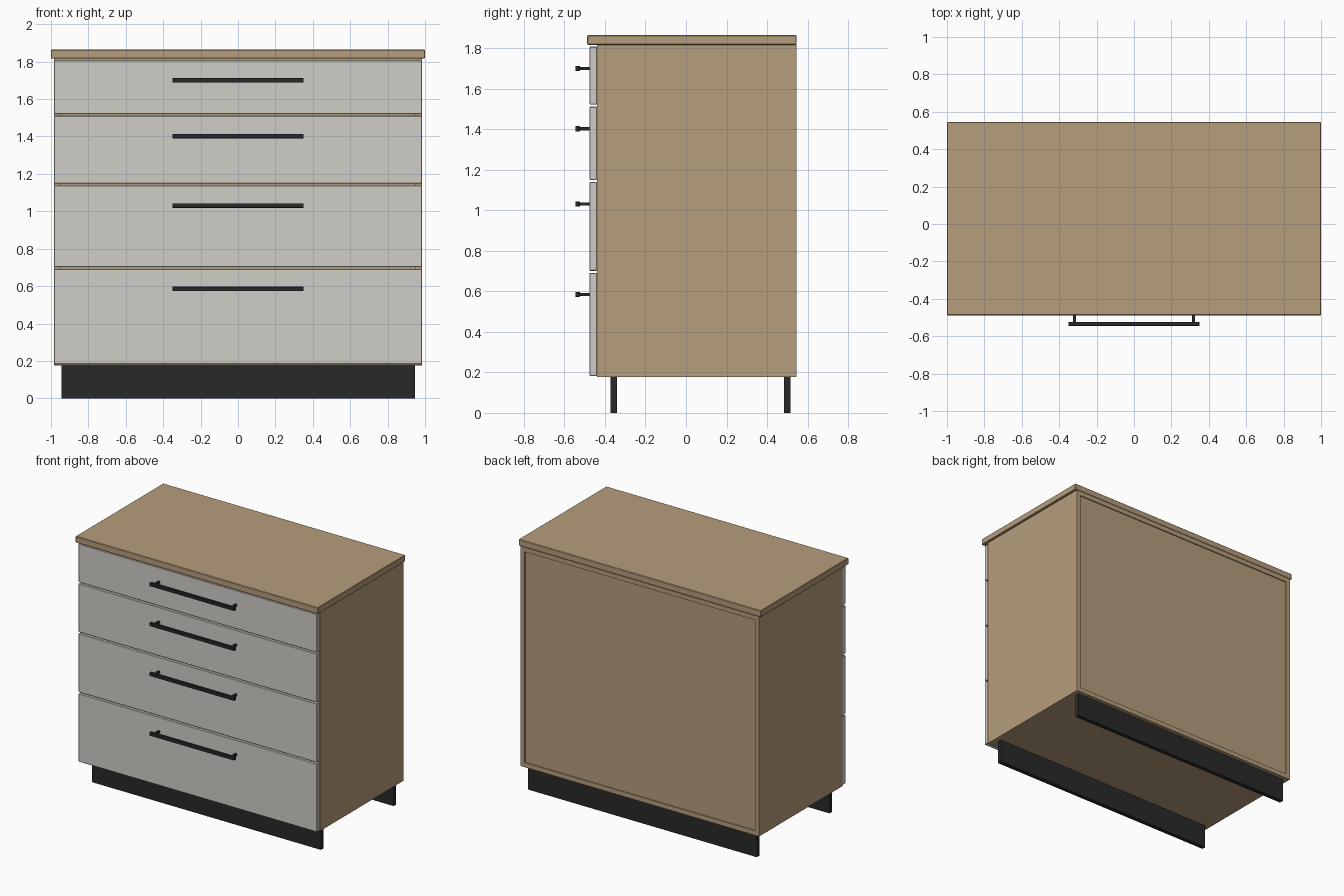
import bpy

if "Cube" in bpy.data.objects:
    bpy.data.objects.remove(bpy.data.objects["Cube"])


def material(name, rgb):
    m = bpy.data.materials.new(name)
    m.diffuse_color = (*rgb, 1)
    m.use_nodes = True
    m.node_tree.nodes["Principled BSDF"].inputs["Base Color"].default_value = m.diffuse_color
    return m


WOOD = material("wood", (0.47, 0.34, 0.20))
PALE = material("pale_front", (0.63, 0.61, 0.57))
BLACK = material("black", (0.022, 0.022, 0.022))


def box(name, x, y, z, mat, bevel=0.0):
    """Box from (min, max) ranges on each axis."""
    mid = [(a + b) / 2 for a, b in (x, y, z)]
    bpy.ops.mesh.primitive_cube_add(size=1, location=mid)
    ob = bpy.context.object
    ob.name = name
    ob.scale = [b - a for a, b in (x, y, z)]
    bpy.ops.object.transform_apply(location=False, rotation=False, scale=True)
    ob.data.materials.append(mat)
    if bevel:
        mod = ob.modifiers.new("edge", "BEVEL")
        mod.width = bevel
        mod.segments = 1
    return ob


# Carcass: sides, bottom, top rails and recessed back
W, T = 0.984, 0.034
Y0, Y1, Z0, Z1 = -0.439, 0.545, 0.176, 1.816
for side, s in (("left", -1), ("right", 1)):
    box(side + "_side", sorted((s * W, s * (W - T))), (Y0, Y1), (Z0, Z1), WOOD)
inner = (-W + T, W - T)
box("bottom_panel", inner, (Y0, Y1), (Z0, Z0 + T), WOOD)
box("front_top_rail", inner, (Y0, Y0 + 0.2), (Z1 - T, Z1), WOOD)
box("back_top_rail", inner, (Y1 - 0.2, Y1), (Z1 - T, Z1), WOOD)
box("back_panel", inner, (Y1 - 0.02, Y1 - 0.008), (Z0 + T, Z1 - T), WOOD)

# Worktop
box("worktop", (-1, 1), (-0.488, 0.546), (1.816, 1.864), WOOD, 0.004)

# Plinth boards
box("front_plinth", (-0.945, 0.945), (-0.372, -0.341), (0, Z0), BLACK)
box("back_plinth", (-0.945, 0.945), (0.484, 0.515), (0, Z0), BLACK)

# Drawer fronts with bar handles
drawers = [(0.182, 0.691, 0.585), (0.701, 1.139, 1.03),
           (1.149, 1.511, 1.402), (1.521, 1.807, 1.70)]
for i, (lo, hi, h) in enumerate(drawers, 1):
    box(f"drawer_front_{i}", (-0.983, 0.983), (-0.476, Y0), (lo, hi), PALE, 0.003)
    box(f"handle_bar_{i}", (-0.351, 0.351), (-0.546, -0.523),
        (h - 0.0125, h + 0.0125), BLACK, 0.002)
    for side, s in (("left", -1), ("right", 1)):
        cx = s * 0.318
        box(f"handle_post_{i}_{side}", (cx - 0.0075, cx + 0.0075),
            (-0.524, -0.475), (h - 0.0075, h + 0.0075), BLACK)
